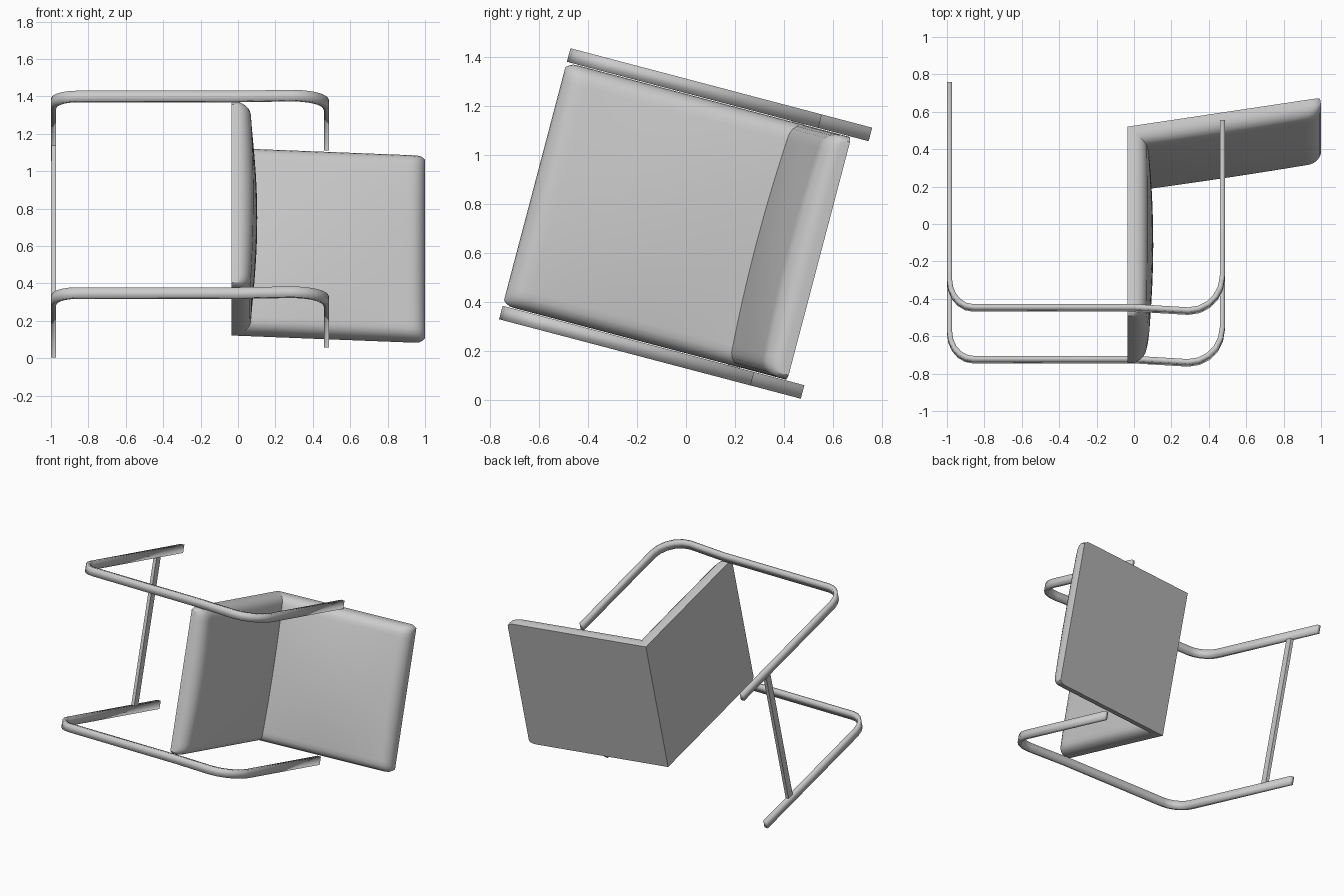
import bpy, bmesh, math

if "Cube" in bpy.data.objects:
    bpy.data.objects.remove(bpy.data.objects["Cube"], do_unlink=True)

# Chair lies on its side: local x is the chair's up, y its depth, z its width
TILT = math.radians(14.75)
MID_W, HALF_W = 0.696, 0.512
BAR_W, BAR_T = 0.057, 0.027

grey = bpy.data.materials.new("light_grey")
grey.use_nodes = True
tone = (0.6, 0.6, 0.6, 1)
grey.diffuse_color = tone
grey.node_tree.nodes["Principled BSDF"].inputs["Base Color"].default_value = tone


def finish(bm, name, angle=35):
    bmesh.ops.recalc_face_normals(bm, faces=bm.faces)
    mesh = bpy.data.meshes.new(name)
    bm.to_mesh(mesh)
    bm.free()
    mesh.materials.append(grey)
    ob = bpy.data.objects.new(name, mesh)
    bpy.context.collection.objects.link(ob)
    ob.rotation_euler.x = -TILT
    bpy.ops.object.select_all(action="DESELECT")
    ob.select_set(True)
    bpy.context.view_layer.objects.active = ob
    bpy.ops.object.shade_smooth_by_angle(angle=math.radians(angle))
    return ob


def corner(cx, cy, rx, ry, start, end, steps=5):
    for i in range(steps + 1):
        t = math.radians(start + (end - start) * i / steps)
        yield cx + rx * math.cos(t), cy + ry * math.sin(t)


# Side frames: one bent flat bar each (floor runner, front post, armrest)
path = [(-0.986, 0.452)]
path += corner(-0.86, -0.64, 0.126, 0.15, 180, 270)
path += [(0, -0.79)]
path += corner(0.29, -0.62, 0.182, 0.188, 270, 360)
path += [(0.472, 0.24)]


def side_frame(name, w):
    bm = bmesh.new()
    rows = [[bm.verts.new((x, y, w + k * BAR_W / 2)) for x, y in path] for k in (-1, 1)]
    for i in range(len(path) - 1):
        bm.faces.new((rows[0][i], rows[0][i + 1], rows[1][i + 1], rows[1][i]))
    ob = finish(bm, name)
    mod = ob.modifiers.new("thickness", "SOLIDIFY")
    mod.thickness, mod.offset, mod.use_even_offset = BAR_T, 0, True


for name, side in (("lower_side_frame", -1), ("upper_side_frame", 1)):
    side_frame(name, MID_W + side * 0.5435)

# Cross bar between the floor runners
bm = bmesh.new()
bmesh.ops.create_cube(bm, size=1)
for v in bm.verts:
    v.co = (-0.984 + v.co.x * 0.024, 0.155 + v.co.y * 0.05, MID_W + v.co.z * 1.035)
finish(bm, "cross_bar")

# Cushions: flat underside, rounded rim, domed top, mitred where they meet
LEAN = math.radians(8.8)
MITRE = 1 / math.tan((math.pi / 2 + LEAN) / 2)
HINGE = (-0.035, 0.22)
LENGTH, RIM = 1.042, 0.035


def rounded(d, r):
    return math.sqrt(max(0, 1 - max(0, 1 - d / r) ** 2))


def cushion(name, along, normal):
    bm = bmesh.new()
    bmesh.ops.create_grid(bm, x_segments=28, y_segments=28, size=1)

    def place(v, a, b, h):
        run = MITRE * h
        dist = run + (LENGTH - run) * (1 - a)
        width = HALF_W - 0.02 * max(0, 1 - a / 0.04) ** 2
        x, y = (HINGE[i] + along[i] * dist + normal[i] * h for i in (0, 1))
        v.co = (x, y, MID_W + b * width)

    # Cluster the grid lines towards the rims
    spots = {v: (0.5 + 0.5 * math.sin(v.co.x * math.pi / 2),
                 math.sin(v.co.y * math.pi / 2)) for v in bm.verts}
    top = list(bm.verts)
    made = bmesh.ops.extrude_face_region(bm, geom=bm.faces[:], use_keep_orig=True)
    base = [g for g in made["geom"] if isinstance(g, bmesh.types.BMVert)]
    for v in base:
        twin = min(top, key=lambda t: (t.co - v.co).length_squared)
        spots[v] = spots[twin]
    for v in base:
        place(v, *spots[v], 0)
    for v in top:
        a, b = spots[v]
        edge = rounded(a, 0.085) * rounded((1 - abs(b)) * HALF_W, 0.055)
        dome = (1 - b * b) * math.sin(math.pi * (0.1 + 0.7 * a))
        place(v, a, b, RIM + 0.065 * edge + 0.038 * dome * edge)
    finish(bm, name, 40)


cushion("seat_cushion", (0, -1), (1, 0))
cushion("back_cushion", (math.cos(LEAN), math.sin(LEAN)), (math.sin(LEAN), -math.cos(LEAN)))
